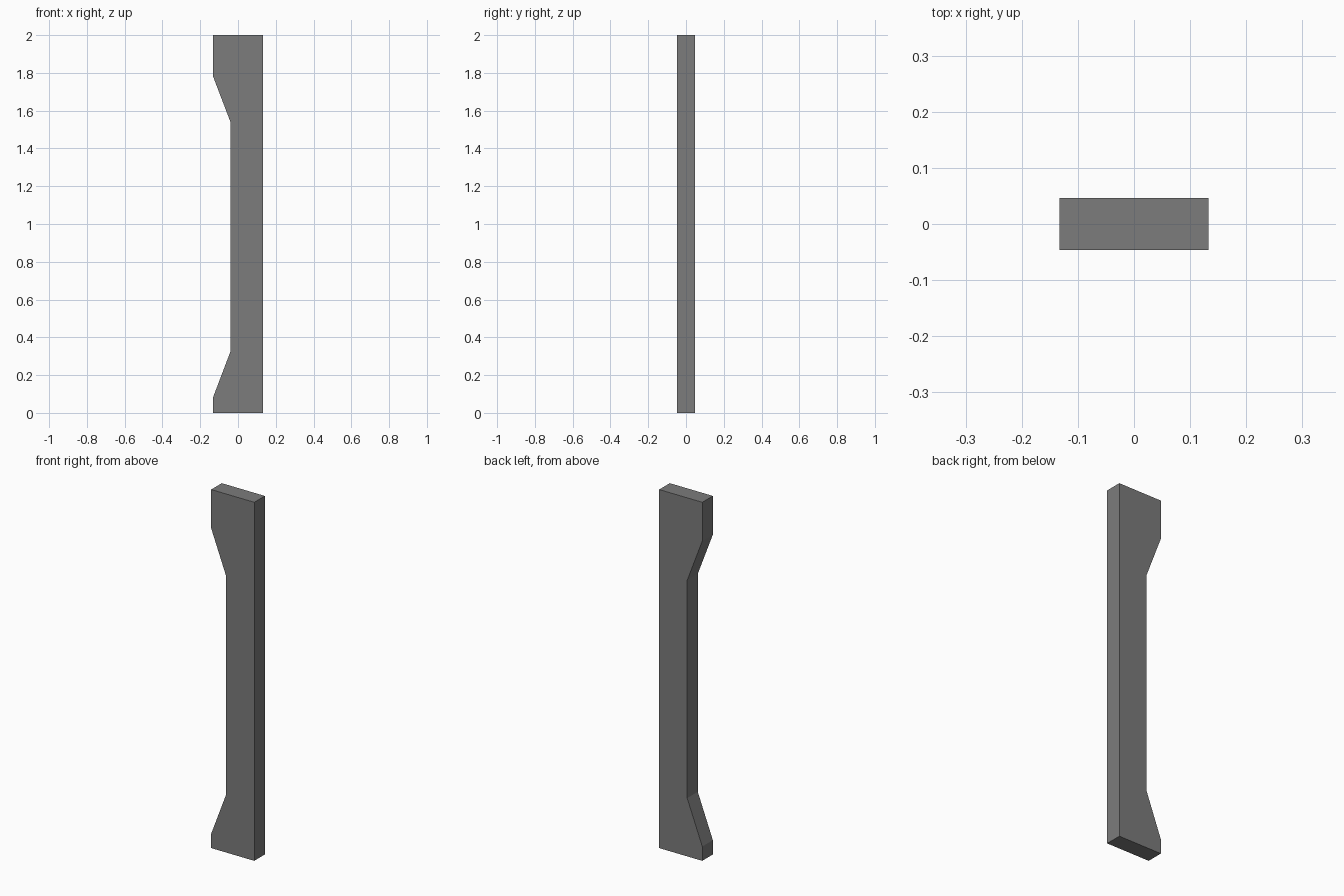
import bpy, bmesh

if "Cube" in bpy.data.objects:
    bpy.data.objects.remove(bpy.data.objects["Cube"])

# Dark grey material
grey = bpy.data.materials.new("dark grey")
grey.diffuse_color = (0.2, 0.2, 0.2, 1)
grey.use_nodes = True
grey.node_tree.nodes["Principled BSDF"].inputs["Base Color"].default_value = grey.diffuse_color

# Plank profile (x, z): straight right side, notched left side
profile = [(0.133, 0), (0.133, 2), (-0.133, 2), (-0.133, 1.784),
           (-0.04, 1.54), (-0.04, 0.325), (-0.133, 0.08), (-0.133, 0)]
HALF_THICKNESS = 0.0465

# Extrude the profile through the thickness
bm = bmesh.new()
face = bm.faces.new([bm.verts.new((x, -HALF_THICKNESS, z)) for x, z in profile])
ext = bmesh.ops.extrude_face_region(bm, geom=[face])
moved = [v for v in ext["geom"] if isinstance(v, bmesh.types.BMVert)]
bmesh.ops.translate(bm, verts=moved, vec=(0, 2 * HALF_THICKNESS, 0))
bmesh.ops.recalc_face_normals(bm, faces=bm.faces)

mesh = bpy.data.meshes.new("notched_post")
bm.to_mesh(mesh)
bm.free()
mesh.materials.append(grey)
post = bpy.data.objects.new("notched_post", mesh)
bpy.context.collection.objects.link(post)
